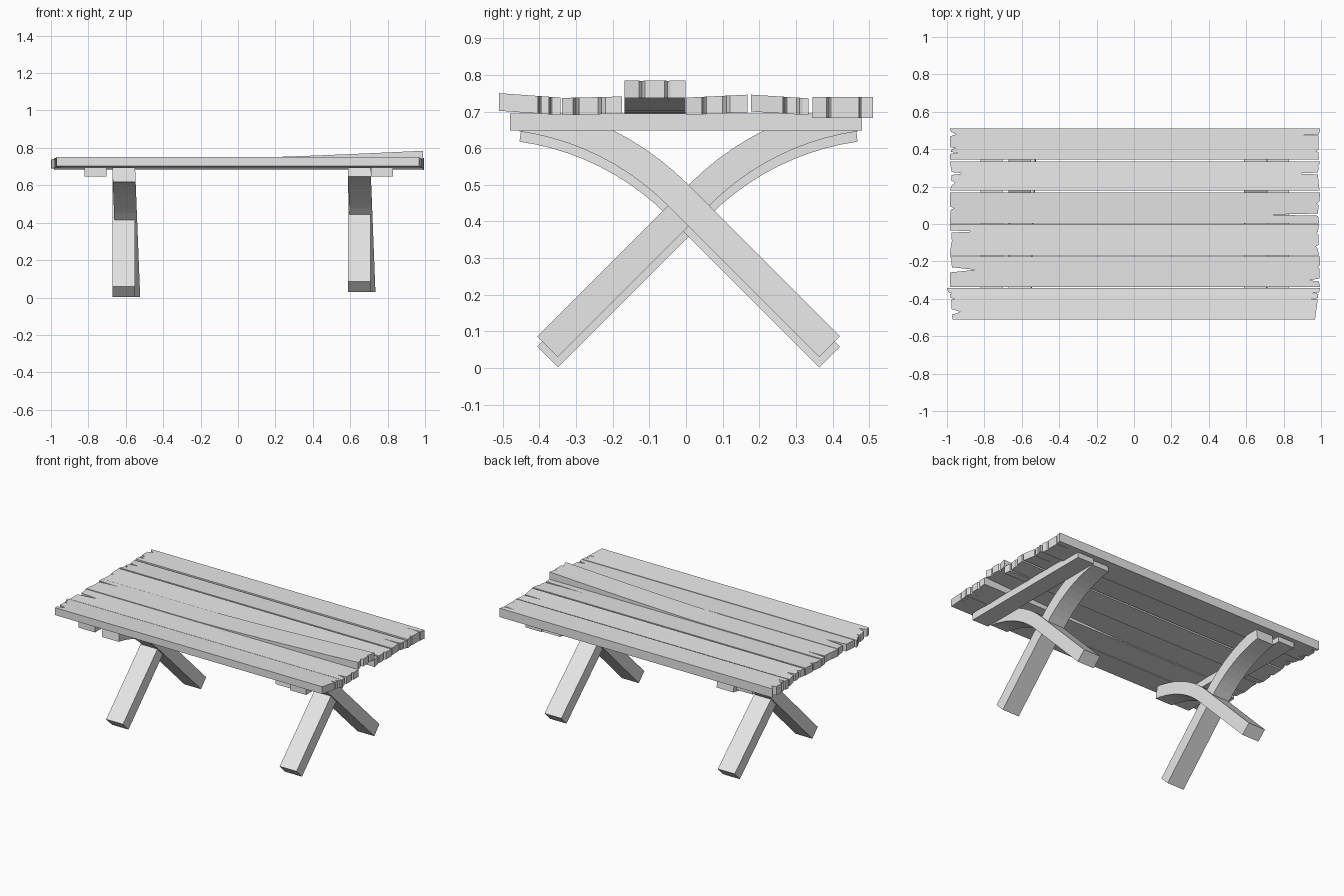
import bpy, bmesh, math, random
from mathutils import Vector

random.seed(4)
cube = bpy.data.objects.get("Cube")
if cube:
    bpy.data.objects.remove(cube, do_unlink=True)

grey = bpy.data.materials.new("plain grey wood")
grey.use_nodes = True
grey.diffuse_color = (0.8, 0.8, 0.8, 1)
grey.node_tree.nodes["Principled BSDF"].inputs["Base Color"].default_value = (0.8, 0.8, 0.8, 1)


def finish(bm, name):
    bmesh.ops.recalc_face_normals(bm, faces=bm.faces)
    mesh = bpy.data.meshes.new(name)
    bm.to_mesh(mesh)
    bm.free()
    mesh.materials.append(grey)
    obj = bpy.data.objects.new(name, mesh)
    bpy.context.collection.objects.link(obj)
    return obj


def prism(points, direction):
    """Extrude a closed outline along a direction."""
    bm = bmesh.new()
    face = bm.faces.new([bm.verts.new(p) for p in points])
    new = bmesh.ops.extrude_face_region(bm, geom=[face])["geom"]
    verts = [v for v in new if isinstance(v, bmesh.types.BMVert)]
    bmesh.ops.translate(bm, verts=verts, vec=Vector(direction))
    return bm


def cut(bm, co, no, clear=False):
    geom = bm.verts[:] + bm.edges[:] + bm.faces[:]
    bmesh.ops.bisect_plane(bm, geom=geom, plane_co=co, plane_no=no, clear_outer=clear)


def split_end(y0, y1, x0, x1, side, splits):
    """Worn plank end running from y0 to y1, with V shaped splits (y, depth, half width)."""
    points = [(y0, 0)]
    for y, depth, w in splits:
        points += [(y - w, random.uniform(0, 0.012)), (y, depth), (y + w, random.uniform(0, 0.012))]
    points.append((y1, 0))
    return [(x0 + (x1 - x0) * (y - y0) / (y1 - y0) - side * d, y, 0) for y, d in points]


def plank(name, ys, left_x, right_x, left_splits, right_splits, low, thick, lift=0):
    """Plank along x; low gives the underside height at both long edges."""
    y0, y1 = ys
    right = split_end(y0, y1, *right_x, 1, right_splits)
    left = split_end(y0, y1, *left_x, -1, left_splits)
    bm = prism(right + left[::-1], (0, 0, thick))
    if lift:
        for i in range(8):
            cut(bm, (-0.15 + 0.14 * i, 0, 0), (1, 0, 0))
    for v in bm.verts:
        t = (v.co.y - y0) / (y1 - y0)
        v.co.z += low[0] + (low[1] - low[0]) * t
        v.co.z += lift * max(0, (v.co.x + 0.15) / 1.15) ** 1.3
    finish(bm, name)


# Table top planks, front to back
plank("plank_front", (-0.51, -0.342), (-0.97, -1), (0.968, 0.995),
      [(-0.47, 0.05, 0.015), (-0.40, 0.03, 0.006), (-0.37, 0.02, 0.006)],
      [(-0.40, 0.04, 0.004), (-0.37, 0.035, 0.004)], (0.702, 0.69), 0.048)
plank("plank_second", (-0.338, -0.174), (-0.985, -0.985), (0.995, 0.995),
      [(-0.245, 0.135, 0.014), (-0.2, 0.01, 0.01)],
      [(-0.3, 0.06, 0.008), (-0.23, 0.012, 0.01)], (0.69, 0.694), 0.047)
plank("plank_raised", (-0.168, -0.001), (-0.985, -0.985), (0.99, 0.99),
      [(-0.09, 0.012, 0.008), (-0.04, 0.135, 0.006)],
      [(-0.12, 0.02, 0.008), (-0.05, 0.015, 0.008)], (0.695, 0.695), 0.047, 0.043)
plank("plank_fourth", (0.002, 0.168), (-0.985, -0.985), (0.99, 0.995),
      [(0.085, 0.025, 0.008)],
      [(0.05, 0.27, 0.006), (0.11, 0.015, 0.01)], (0.69, 0.698), 0.048)
plank("plank_fifth", (0.178, 0.335), (-0.985, -0.985), (0.992, 0.995),
      [(0.22, 0.03, 0.012), (0.27, 0.07, 0.008)],
      [(0.27, 0.13, 0.005), (0.31, 0.012, 0.008)], (0.7, 0.69), 0.046)
plank("plank_back", (0.345, 0.51), (-0.985, -0.985), (0.99, 0.995),
      [(0.38, 0.05, 0.005), (0.405, 0.03, 0.006), (0.48, 0.035, 0.012)],
      [(0.39, 0.02, 0.006), (0.475, 0.1, 0.003)], (0.682, 0.682), 0.058)

# Cross beams under the planks
for name, x in (("beam_right", -0.82), ("beam_left", 0.712)):
    bm = prism([(x, -0.48, 0.648), (x, 0.48, 0.648), (x, 0.48, 0.694), (x, -0.48, 0.694)], (0.118, 0, 0))
    finish(bm, name)


def leg(name, x, drop, side, lean):
    """Straight leg below the crossing that curves outwards above it."""
    half, radius, steps = 0.04, 0.75, 10
    diag = math.pi / 4
    centre = [(-0.385, 0.06, diag)]
    for i in range(steps + 1):
        a = diag - math.radians(37) * i / steps
        centre.append((0.03 + radius * (math.sin(diag) - math.sin(a)),
                       0.475 + radius * (math.cos(a) - math.cos(diag)), a))
    edges = []
    for s in (-1, 1):
        edges.append([(x, 0.007 + side * (y - s * half * math.sin(a)), z + s * half * math.cos(a) - drop)
                      for y, z, a in centre])
    bm = prism(edges[0] + edges[1][::-1], (0.122, 0, 0))
    cut(bm, (0, 0, 0.694), (0, 0, 1), True)
    bmesh.ops.holes_fill(bm, edges=[e for e in bm.edges if e.is_boundary], sides=0)
    for v in bm.verts:
        v.co.x += lean * (0.69 - v.co.z) / 0.69
    finish(bm, name)


# Crossed legs, the back foot of each pair leaning outwards in x
for label, x, drop in (("right", -0.672, 0.03), ("left", 0.587, 0.002)):
    leg("front_leg_" + label, x, drop, 1, 0)
    leg("back_leg_" + label, x, drop, -1, 0.027)
